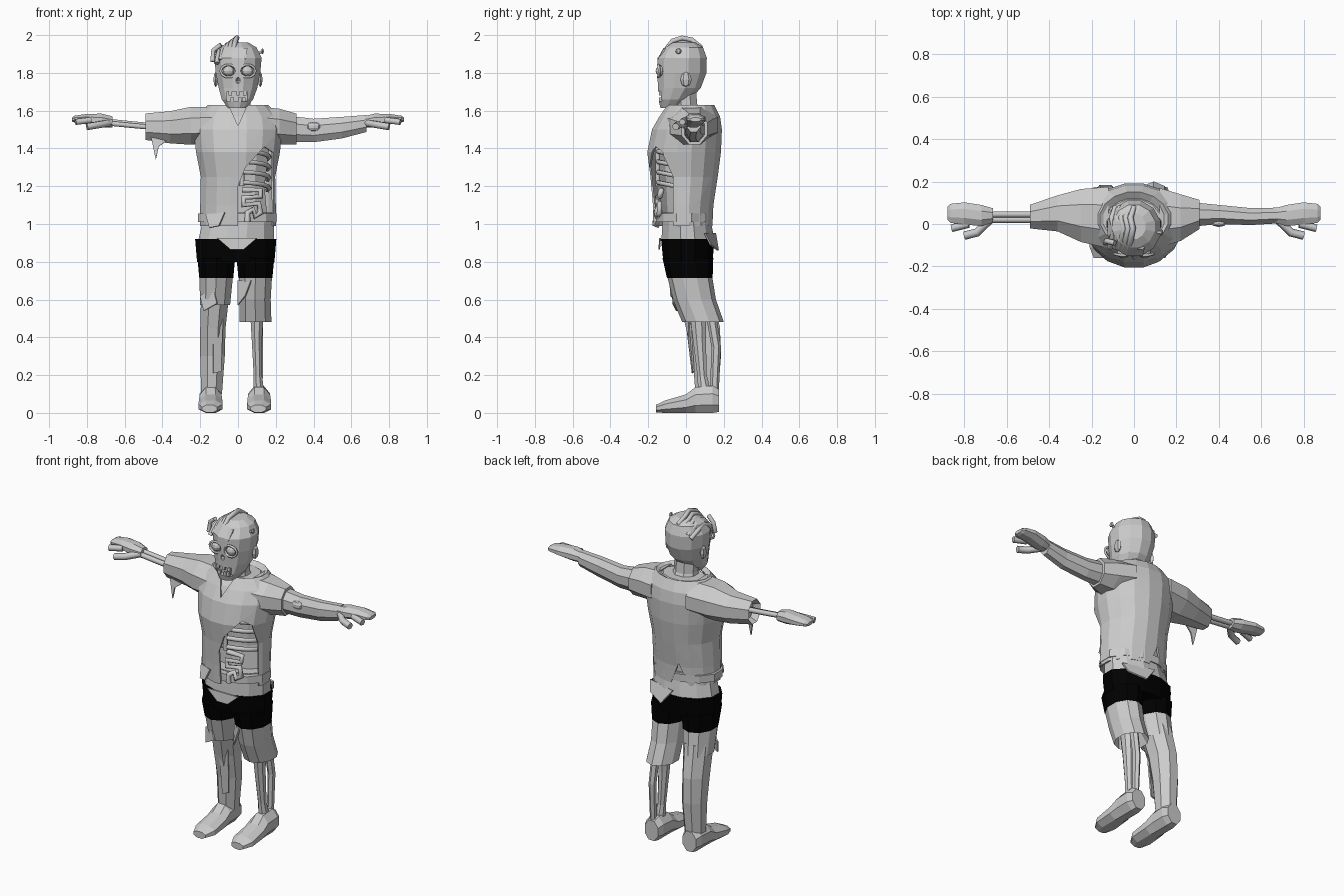
import bpy, bmesh, math
from mathutils import Vector


def material(name, value):
    m = bpy.data.materials.new(name)
    m.diffuse_color = (value, value, value, 1)
    return m


GREY, BLACK = material("light grey", 0.6), material("black", 0.0)


def finish(name, bm, mat=GREY):
    bmesh.ops.recalc_face_normals(bm, faces=bm.faces[:])
    me = bpy.data.meshes.new(name)
    bm.to_mesh(me)
    bm.free()
    me.materials.append(mat)
    ob = bpy.data.objects.new(name, me)
    bpy.context.collection.objects.link(ob)
    return ob


def loft_bm(rings, n, axis, caps=True):
    """Rings are (position on axis, centre a, centre b, radius a, radius b)."""
    bm, k, loops = bmesh.new(), math.cos(math.pi / n), []
    for p, ca, cb, ra, rb in rings:
        loop = []
        for i in range(n):
            t = (i + 0.5) * 2 * math.pi / n
            a, b = ca + ra / k * math.cos(t), cb + rb / k * math.sin(t)
            loop.append(bm.verts.new({"x": (p, a, b), "y": (a, p, b), "z": (a, b, p)}[axis]))
        loops.append(loop)
    for l0, l1 in zip(loops, loops[1:]):
        for i in range(n):
            j = (i + 1) % n
            bm.faces.new((l0[i], l0[j], l1[j], l1[i]))
    if caps:
        bm.faces.new(loops[0])
        bm.faces.new(loops[-1])
    return bm


def loft(name, rings, n=8, axis="z", mat=GREY):
    return finish(name, loft_bm(rings, n, axis), mat)


def cut_hole(bm, poly, side):
    """Remove a convex hole, clockwise in x and z, from the front (-1) or back (1)."""
    planes = [(Vector((x0, 0, z0)), Vector((z1 - z0, 0, x0 - x1)).normalized())
              for (x0, z0), (x1, z1) in zip(poly, poly[1:] + poly[:1])]
    for co, no in planes:
        bmesh.ops.bisect_plane(bm, geom=bm.verts[:] + bm.edges[:] + bm.faces[:],
                               plane_co=co, plane_no=no)
    gone = []
    for f in bm.faces:
        c = f.calc_center_median()
        if c.y * side > 0.04 and all((c - co).dot(no) > 0 for co, no in planes):
            gone.append(f)
    bmesh.ops.delete(bm, geom=gone, context="FACES")


def solidify(ob, t, offset=-1):
    m = ob.modifiers.new("thickness", "SOLIDIFY")
    m.thickness, m.offset = t, offset


def plate(name, pts, t=0.009):
    bm = bmesh.new()
    bm.faces.new([bm.verts.new(p) for p in pts])
    solidify(finish(name, bm), t, 0)


def tube(name, pts, r, cyclic=False):
    cu = bpy.data.curves.new(name, "CURVE")
    cu.dimensions, cu.bevel_depth, cu.bevel_resolution = "3D", r, 1
    cu.use_fill_caps = True
    sp = cu.splines.new("POLY")
    sp.points.add(len(pts) - 1)
    for q, p in zip(sp.points, pts):
        q.co = (*p, 1)
    sp.use_cyclic_u = cyclic
    cu.materials.append(GREY)
    ob = bpy.data.objects.new(name, cu)
    bpy.context.collection.objects.link(ob)


def ball(name, loc, size, seg=10):
    bm = bmesh.new()
    bmesh.ops.create_uvsphere(bm, u_segments=seg, v_segments=seg // 2 + 1, radius=1)
    for v in bm.verts:
        v.co = Vector(loc) + v.co * Vector(size)
    return finish(name, bm)


def box(name, loc, size):
    bm = bmesh.new()
    bmesh.ops.create_cube(bm, size=1)
    for v in bm.verts:
        v.co = Vector(loc) + v.co * Vector(size)
    return finish(name, bm)


# Shirt shell with neckline, torn belly and back notch
bm = loft_bm([(0.99, 0, -0.015, 0.2, 0.155), (1.1, 0, -0.015, 0.2, 0.16),
              (1.25, 0, -0.01, 0.197, 0.178), (1.38, 0, -0.01, 0.222, 0.195),
              (1.5, 0, 0.005, 0.235, 0.185), (1.57, 0, 0.02, 0.22, 0.16),
              (1.63, 0, 0.025, 0.16, 0.125), (1.61, 0, 0.02, 0.13, 0.1)], 16, "z", False)
cut_hole(bm, [(0, 0.9), (0, 1.2), (0.04, 1.3), (0.14, 1.41), (0.185, 1.38), (0.19, 0.9)], -1)
cut_hole(bm, [(-0.08, 1.7), (0.08, 1.7), (0, 1.52)], -1)
cut_hole(bm, [(-0.12, 0.95), (-0.05, 1.12), (0.02, 0.95)], 1)
solidify(finish("shirt", bm), 0.01)

# Chest, belly core, neck
loft("chest", [(1.42, 0, 0.01, 0.19, 0.14), (1.5, 0, 0.01, 0.2, 0.165),
               (1.57, 0, 0.02, 0.19, 0.135), (1.615, 0, 0.025, 0.12, 0.09)], 12)
loft("belly_core", [(0.98, 0, 0.03, 0.16, 0.09), (1.2, 0, 0.04, 0.14, 0.09),
                    (1.44, 0, 0.04, 0.17, 0.1)], 10)
loft("neck", [(1.55, 0, 0.02, 0.085, 0.08), (1.63, 0, 0.0, 0.065, 0.06),
              (1.74, 0, -0.01, 0.065, 0.06)], 8)

# Ribs and gut behind the torn shirt
for k in range(4):
    z = 1.22 + 0.055 * k
    tube("rib", [(0.165 * math.cos(t), 0.15 * math.sin(t), z - 0.03 * math.sin(t) - 0.03)
                 for t in (math.radians(-95 + 19 * i) for i in range(7))], 0.013)
tube("breastbone", [(0.02, -0.15, 1.2), (0.02, -0.15, 1.42)], 0.014)
tube("gut", [(0.02, -0.13, 1.18), (0.12, -0.13, 1.18), (0.12, -0.14, 1.145), (0.03, -0.15, 1.14),
             (0.03, -0.15, 1.1), (0.11, -0.14, 1.11), (0.12, -0.14, 1.06), (0.09, -0.15, 1.04),
             (0.08, -0.15, 1.08), (0.05, -0.16, 1.06), (0.05, -0.16, 1.01)], 0.016)

# Trousers top, belt, flaps
loft("trousers_top", [(0.915, -0.01, 0.01, 0.2, 0.14), (1.0, 0, 0.005, 0.19, 0.13),
                      (1.06, 0, 0.0, 0.185, 0.125)], 12)
loft("belt", [(1.01, -0.005, -0.01, 0.208, 0.15), (1.055, -0.005, -0.01, 0.208, 0.15)], 12)
plate("front_flap", [(-0.11, -0.137, 0.925), (0.1, -0.137, 0.925), (0.03, -0.142, 0.865), (-0.04, -0.142, 0.865)])
plate("back_flap", [(0.17, 0.1, 0.95), (-0.02, 0.155, 0.95), (0.05, 0.17, 0.86), (0.15, 0.13, 0.89)])
plate("shirt_tatter", [(-0.17, -0.11, 1.05), (-0.07, -0.168, 1.06), (-0.1, -0.175, 0.99), (-0.15, -0.15, 0.98)])

# Black shorts
loft("shorts_hip", [(0.8, -0.012, 0.01, 0.205, 0.13), (0.92, -0.012, 0.01, 0.215, 0.142)], 12, mat=BLACK)
for cx in (-0.115, 0.092):
    loft("shorts_leg", [(0.715, cx, 0.02, 0.09, 0.115), (0.82, cx, 0.01, 0.1, 0.128)], 10, mat=BLACK)

# Left side leg: torn trouser, calf
loft("short_trouser", [(0.62, -0.12, 0.045, 0.07, 0.09), (0.57, -0.122, 0.05, 0.08, 0.1),
                       (0.72, -0.115, 0.02, 0.088, 0.113)], 10)
plate("knee_tatter", [(-0.2, -0.02, 0.62), (-0.13, -0.07, 0.66), (-0.11, -0.07, 0.58), (-0.18, -0.05, 0.54)])
loft("calf", [(0.64, -0.12, 0.045, 0.075, 0.095), (0.45, -0.133, 0.09, 0.067, 0.09),
              (0.3, -0.135, 0.11, 0.065, 0.075), (0.1, -0.14, 0.11, 0.055, 0.06)], 8)
plate("shin_wound", [(-0.13, 0.0, 0.5), (-0.08, 0.02, 0.5), (-0.09, 0.04, 0.22), (-0.13, 0.035, 0.21)])

# Right side leg: long trouser, bare shin bones
loft("long_trouser", [(0.56, 0.095, 0.07, 0.06, 0.08), (0.48, 0.093, 0.09, 0.084, 0.105),
                      (0.6, 0.09, 0.045, 0.083, 0.108), (0.72, 0.092, 0.02, 0.088, 0.113)], 10)
plate("trouser_tatter", [(0.0, -0.03, 0.7), (0.07, -0.085, 0.7), (0.04, -0.08, 0.62), (0.0, -0.04, 0.57)])
loft("shin_bone", [(0.1, 0.11, 0.1, 0.03, 0.035), (0.2, 0.105, 0.085, 0.022, 0.025),
                   (0.4, 0.1, 0.07, 0.028, 0.035), (0.6, 0.1, 0.06, 0.04, 0.05)], 8)
loft("calf_bone", [(0.1, 0.115, 0.15, 0.015, 0.02), (0.35, 0.115, 0.16, 0.018, 0.022),
                   (0.6, 0.11, 0.12, 0.02, 0.025)], 6)

# Shoes
for cx in (-0.145, 0.112):
    loft("shoe", [(-0.16, cx - 0.005, 0.022, 0.04, 0.02), (-0.11, cx, 0.033, 0.064, 0.033),
                  (0.0, cx, 0.049, 0.062, 0.049), (0.05, cx, 0.068, 0.058, 0.068),
                  (0.14, cx, 0.072, 0.058, 0.072), (0.175, cx, 0.065, 0.045, 0.06)], 8, "y")

# Sleeves, arm, forearm bones
loft("left_sleeve", [(-0.12, 0.03, 1.525, 0.145, 0.095), (-0.25, 0.04, 1.52, 0.125, 0.1),
                     (-0.36, 0.05, 1.512, 0.085, 0.085), (-0.49, 0.035, 1.515, 0.056, 0.07),
                     (-0.45, 0.035, 1.515, 0.04, 0.05)], 8, "x")
plate("sleeve_tatter", [(-0.46, 0.0, 1.46), (-0.38, 0.0, 1.44), (-0.42, -0.01, 1.41), (-0.435, -0.01, 1.34)])
loft("right_sleeve", [(0.12, 0.03, 1.525, 0.14, 0.095), (0.22, 0.03, 1.515, 0.11, 0.095),
                      (0.31, 0.045, 1.502, 0.068, 0.082)], 8, "x")
loft("right_arm", [(0.25, 0.045, 1.505, 0.06, 0.07), (0.4, 0.045, 1.495, 0.045, 0.062),
                   (0.55, 0.035, 1.51, 0.04, 0.057), (0.68, 0.04, 1.532, 0.037, 0.045)], 8, "x")
ball("elbow_bone", (0.4, 0.005, 1.515), (0.04, 0.02, 0.025), 8)
for y, z in ((0.02, 1.525), (0.045, 1.535)):
    tube("forearm_bone", [(-0.44, y, z - 0.015), (-0.57, y, z - 0.003), (-0.7, y, z + 0.01)], 0.015)

# Hands
for s in (-1, 1):
    loft("palm", [(s * 0.665, 0.04, 1.54, 0.034, 0.03), (s * 0.72, 0.04, 1.548, 0.05, 0.036),
                  (s * 0.8, 0.05, 1.555, 0.052, 0.028), (s * 0.865, 0.05, 1.555, 0.045, 0.018),
                  (s * 0.88, 0.05, 1.553, 0.03, 0.01)], 8, "x")
    tube("thumb", [(s * 0.68, 0.02, 1.535), (s * 0.74, -0.04, 1.525), (s * 0.8, -0.055, 1.515)], 0.02)
    tube("curled_finger", [(s * 0.78, 0.0, 1.55), (s * 0.86, -0.02, 1.54)], 0.018)

# Head with carved sockets, nose and mouth
head = loft("head", [(1.615, -0.005, -0.085, 0.05, 0.05), (1.66, -0.003, -0.062, 0.083, 0.085),
                     (1.72, 0, -0.035, 0.102, 0.113), (1.8, 0, -0.022, 0.118, 0.13),
                     (1.88, 0, -0.02, 0.125, 0.13), (1.935, 0, -0.01, 0.098, 0.1),
                     (1.96, 0, -0.01, 0.055, 0.06)], 12)
cutters = [ball("socket_cutter", (s * 0.05, -0.15, 1.81), (0.042, 0.04, 0.034)) for s in (-1, 1)]
cutters += [ball("nose_cutter", (0, -0.155, 1.76), (0.014, 0.025, 0.018), 6),
            box("mouth_cutter", (-0.005, -0.15, 1.675), (0.105, 0.08, 0.055))]
for c in cutters:
    m = head.modifiers.new("carve", "BOOLEAN")
    m.operation, m.solver, m.object = "DIFFERENCE", "EXACT", c
    c.hide_render = True
    c.hide_viewport = True
for s in (-1, 1):
    ball("eye", (s * 0.05, -0.135, 1.81), (0.031, 0.026, 0.028))
    tube("eye_rim", [(s * 0.05 + 0.042 * math.cos(t), -0.15 + 0.2 * abs(0.042 * math.cos(t)),
                      1.81 + 0.034 * math.sin(t)) for t in (i * math.pi / 5 for i in range(10))], 0.007, True)
    ball("ear", (s * 0.118, 0.0, 1.765), (0.014, 0.03, 0.04), 6)
for x, z in ((-0.04, 1.692), (0.0, 1.692), (0.035, 1.692), (-0.03, 1.66), (0.01, 1.658), (0.03, 1.66)):
    box("tooth", (x, -0.135, z), (0.018, 0.014, 0.022))
plate("brow_seam", [(0.02, -0.148, 1.87), (0.04, -0.147, 1.87), (0.05, -0.112, 1.93), (0.02, -0.115, 1.93)])

# Hair strands and bolt
for k in range(5):
    x = -0.005 - 0.022 * k
    top = 1.985 - 0.016 * k
    tube("hair_strand", [(x - 0.02, -0.11, top - 0.07), (x - 0.01, -0.07, top - 0.015), (x, -0.02, top),
                         (x - 0.012, 0.03, top - 0.01), (x + 0.005, 0.08, top - 0.05)], 0.014)
tube("hair_lock", [(-0.09, -0.09, 1.95), (-0.13, -0.08, 1.92), (-0.135, -0.09, 1.86)], 0.013)
tube("bolt", [(0.1, -0.04, 1.9), (0.13, -0.04, 1.915)], 0.008)
ball("bolt_head", (0.13, -0.04, 1.915), (0.008, 0.016, 0.016), 6)
